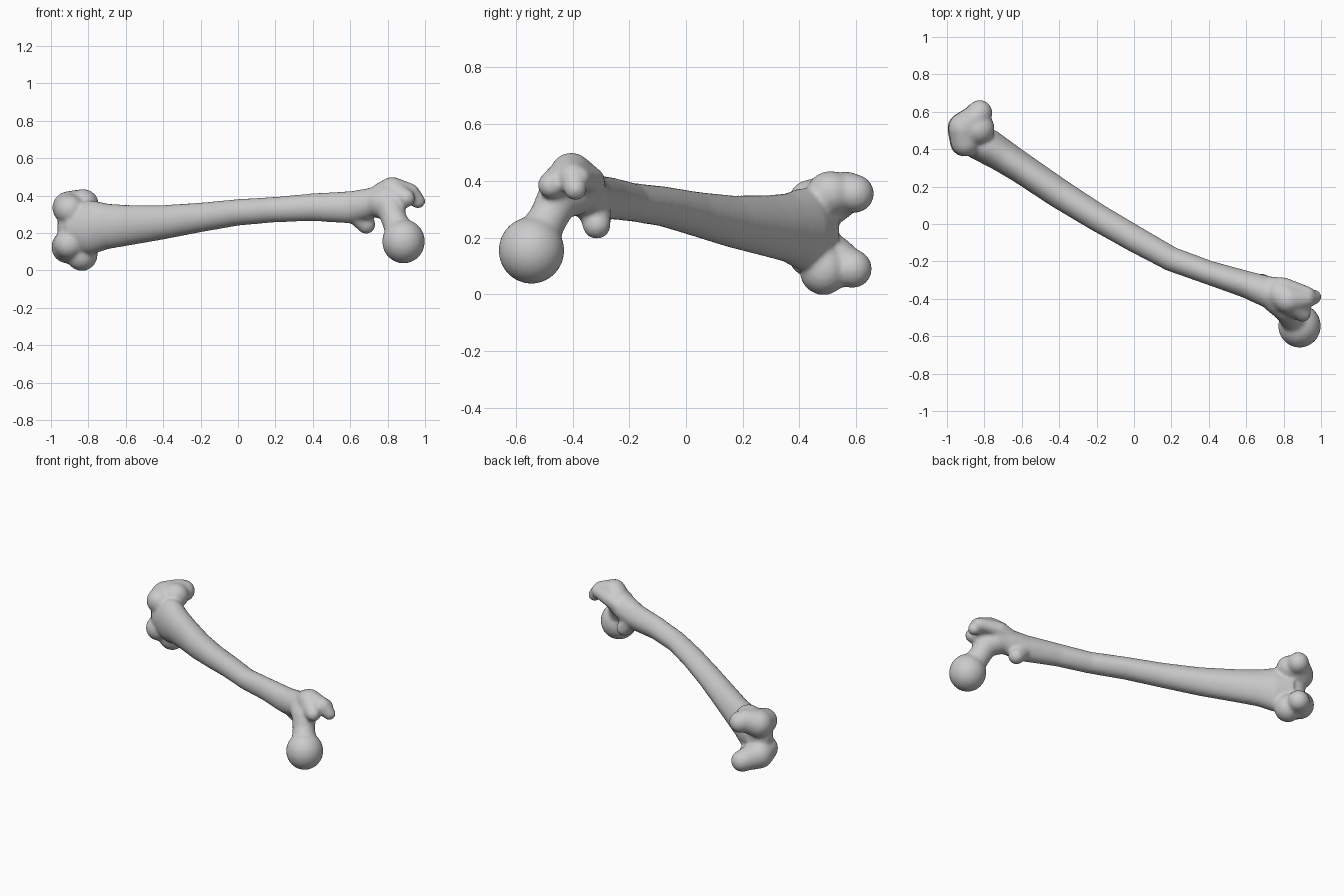
import bpy, bmesh, math
from mathutils import Vector, Matrix

if "Cube" in bpy.data.objects:
    bpy.data.objects.remove(bpy.data.objects["Cube"], do_unlink=True)

bm = bmesh.new()


def lump(centre, size, turn=0):
    """Closed ellipsoid, turned about z."""
    m = Matrix.Translation(centre) @ Matrix.Rotation(math.radians(turn), 4, 'Z') @ Matrix.Diagonal((*size, 1))
    bmesh.ops.create_icosphere(bm, subdivisions=4, radius=1, matrix=m)


def chain(*balls):
    """Run of balls (x, y, z, radius) blended into a tapering limb."""
    for a, b in zip(balls, balls[1:]):
        for i in range(9):
            x, y, z, r = Vector(a).lerp(Vector(b), i / 8)
            lump((x, y, z), (r, r, r))


def loft(sections, sides=32):
    """Tube through sections (x, y, z, half width, half height)."""
    pts = [Vector(s[:3]) for s in sections]
    rings = []
    for i, (x, y, z, w, h) in enumerate(sections):
        along = pts[min(i + 1, len(pts) - 1)] - pts[max(i - 1, 0)]
        back = Vector((-along.y, along.x, 0)).normalized()
        ring = []
        for k in range(sides):
            t = 2 * math.pi * k / sides
            ridge = 1 + 0.07 * max(0, math.cos(t)) ** 8
            ring.append(bm.verts.new(pts[i] + back * w * ridge * math.cos(t) + Vector((0, 0, h * math.sin(t)))))
        rings.append(ring)
    for a, b in zip(rings, rings[1:]):
        for k in range(sides):
            n = (k + 1) % sides
            bm.faces.new((a[k], a[n], b[n], b[k]))
    bm.faces.new(rings[0])
    bm.faces.new(rings[-1])


# Shaft, flaring at both ends
loft([(-0.88, 0.46, 0.23, 0.09, 0.13), (-0.78, 0.41, 0.23, 0.092, 0.145),
      (-0.70, 0.36, 0.235, 0.085, 0.122), (-0.60, 0.295, 0.24, 0.08, 0.11),
      (-0.40, 0.16, 0.257, 0.077, 0.092), (-0.20, 0.035, 0.283, 0.072, 0.079),
      (0, -0.08, 0.31, 0.069, 0.071), (0.2, -0.19, 0.325, 0.064, 0.068),
      (0.4, -0.262, 0.338, 0.062, 0.074), (0.6, -0.325, 0.337, 0.07, 0.086),
      (0.7, -0.36, 0.355, 0.08, 0.085), (0.8, -0.40, 0.385, 0.085, 0.075)])

# Ball head and neck
lump((0.885, -0.545, 0.155), (0.114, 0.116, 0.118))
chain((0.86, -0.515, 0.22, 0.075), (0.835, -0.485, 0.27, 0.068),
      (0.815, -0.45, 0.34, 0.075), (0.77, -0.40, 0.36, 0.085))

# Greater trochanter with its hooked tip
chain((0.78, -0.375, 0.40, 0.075), (0.825, -0.405, 0.425, 0.075),
      (0.92, -0.40, 0.415, 0.05), (0.962, -0.39, 0.37, 0.04))
chain((0.84, -0.42, 0.41, 0.07), (0.90, -0.475, 0.385, 0.048))
chain((0.72, -0.33, 0.37, 0.05), (0.80, -0.335, 0.40, 0.05), (0.93, -0.375, 0.41, 0.04))

# Lesser trochanter
chain((0.62, -0.325, 0.32, 0.06), (0.685, -0.315, 0.245, 0.05))

# Body joining the condyles, leaving a groove in front and a notch behind
lump((-0.875, 0.455, 0.23), (0.095, 0.08, 0.14), -32)

# Upper condyle
chain((-0.90, 0.44, 0.325, 0.08), (-0.905, 0.51, 0.335, 0.088),
      (-0.845, 0.565, 0.36, 0.073), (-0.825, 0.595, 0.355, 0.068))
lump((-0.83, 0.51, 0.355), (0.085, 0.085, 0.08))

# Lower condyle
chain((-0.905, 0.44, 0.14, 0.08), (-0.91, 0.51, 0.125, 0.088),
      (-0.855, 0.56, 0.10, 0.073), (-0.835, 0.588, 0.09, 0.068))
lump((-0.835, 0.485, 0.085), (0.085, 0.085, 0.088))

bmesh.ops.recalc_face_normals(bm, faces=bm.faces)
mesh = bpy.data.meshes.new("thigh_bone")
bm.to_mesh(mesh)
bm.free()
bone = bpy.data.objects.new("thigh_bone", mesh)
bpy.context.collection.objects.link(bone)

# One grey for the whole bone
grey = bpy.data.materials.new("bone_grey")
grey.use_nodes = True
colour = (0.6, 0.6, 0.6, 1)
grey.diffuse_color = colour
grey.node_tree.nodes["Principled BSDF"].inputs["Base Color"].default_value = colour
mesh.materials.append(grey)

# Fuse the parts into one skin and soften the joins
fuse = bone.modifiers.new("fuse", 'REMESH')
fuse.mode = 'VOXEL'
fuse.voxel_size = 0.01
fuse.use_smooth_shade = True
soften = bone.modifiers.new("soften", 'SMOOTH')
soften.factor = 0.5
soften.iterations = 10
